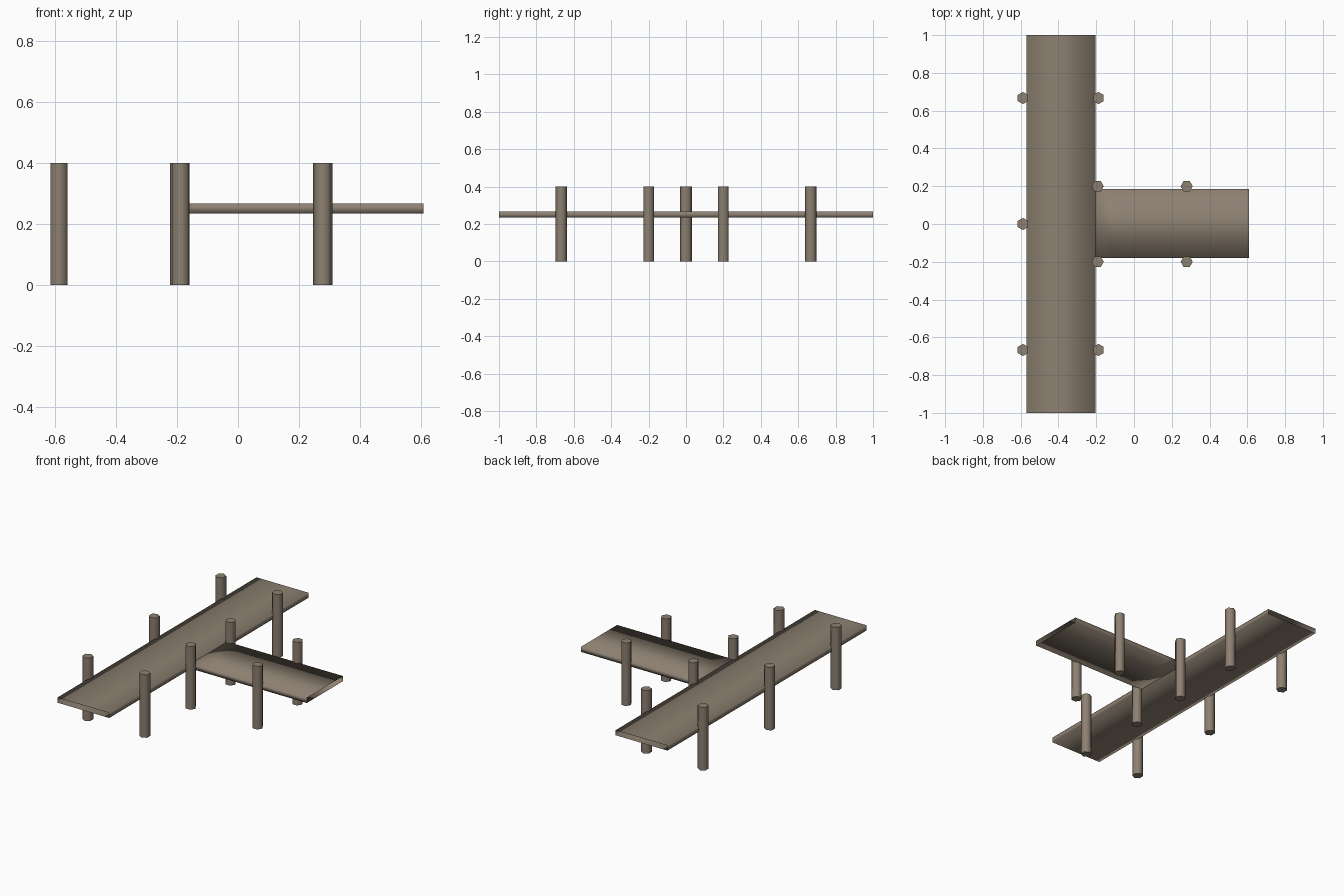
import bpy, bmesh, math

if "Cube" in bpy.data.objects:
    bpy.data.objects.remove(bpy.data.objects["Cube"])

wood = bpy.data.materials.new("weathered_wood")
wood.diffuse_color = (0.265, 0.217, 0.165, 1)
wood.use_nodes = True
wood.node_tree.nodes["Principled BSDF"].inputs["Base Color"].default_value = wood.diffuse_color

Z0, Z1 = 0.235, 0.267


def deck(name, rings, cap_start=False):
    """Open-ended hollow deck: sweep 4-point rectangular sections."""
    bm = bmesh.new()
    loops = [[bm.verts.new(p) for p in ring] for ring in rings]
    for a, b in zip(loops, loops[1:]):
        for i in range(4):
            j = (i + 1) % 4
            bm.faces.new((a[i], a[j], b[j], b[i]))
    if cap_start:
        bm.faces.new(loops[0])
    bmesh.ops.recalc_face_normals(bm, faces=bm.faces)
    # make sure the walking surface faces up
    top = max(bm.faces, key=lambda f: f.calc_center_median().z)
    if top.normal.z < 0:
        bmesh.ops.reverse_faces(bm, faces=bm.faces)
    for f in bm.faces:
        f.smooth = True
    finish(name, bm)


def finish(name, bm):
    me = bpy.data.meshes.new(name)
    bm.to_mesh(me)
    bm.free()
    me.materials.append(wood)
    ob = bpy.data.objects.new(name, me)
    bpy.context.collection.objects.link(ob)
    return ob


def post(name, x, y, turn):
    """Six-sided post with smooth sides and crisp caps."""
    bm = bmesh.new()
    bmesh.ops.create_cone(bm, cap_ends=True, segments=6,
                          radius1=0.032, radius2=0.032, depth=0.4)
    for f in bm.faces:
        f.smooth = abs(f.normal.z) < 0.5
    for e in bm.edges:
        if any(abs(f.normal.z) > 0.5 for f in e.link_faces):
            e.smooth = False
    ob = finish(name, bm)
    ob.location = (x, y, 0.2)
    ob.rotation_euler.z = math.radians(turn)


# Long walkway along y
deck("main_walkway", [
    [(-0.57, y, Z0), (-0.205, y, Z0), (-0.205, y, Z1), (-0.57, y, Z1)]
    for y in (-1, 1)])

# Side walkway along x
deck("side_walkway", [
    [(x, -0.18, Z0), (x, 0.184, Z0), (x, 0.184, Z1), (x, -0.18, Z1)]
    for x in (-0.205, -0.1, 0.61)], cap_start=True)

# Posts beside the long walkway (corner points along y)
for i, (x, y) in enumerate([(-0.588, -0.667), (-0.588, 0), (-0.588, 0.667),
                            (-0.188, -0.667), (-0.188, 0.667)]):
    post(f"main_post_{i + 1}", x, y, 0)

# Posts beside the side walkway (corner points along x)
for i, x in enumerate((-0.192, 0.279)):
    for side, s in (("front", -1), ("back", 1)):
        post(f"side_post_{side}_{i + 1}", x, s * 0.2, 30)
